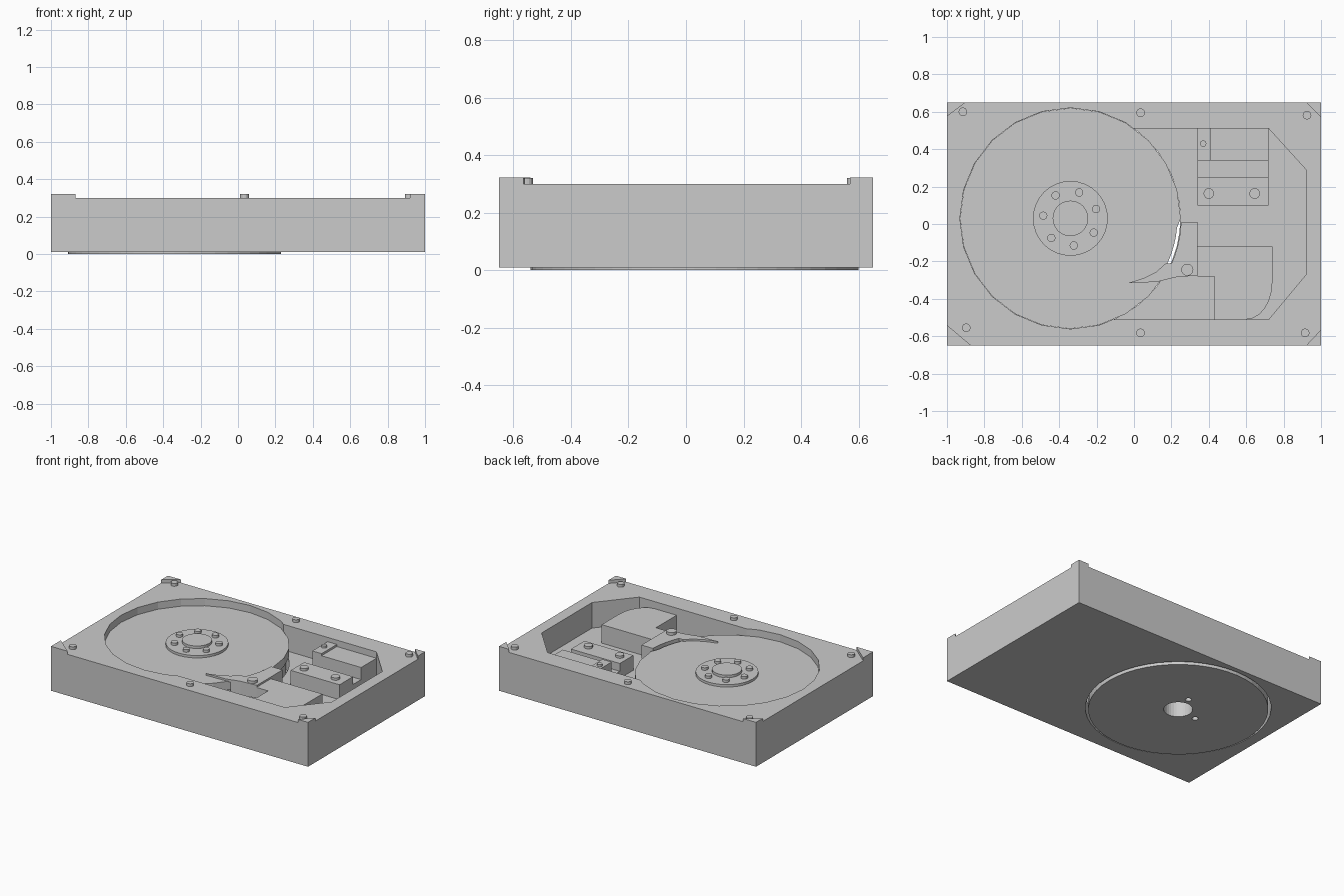
import bpy, bmesh
from math import sin, cos, pi, radians

if "Cube" in bpy.data.objects:
    bpy.data.objects.remove(bpy.data.objects["Cube"])

CX, CY = -0.34, 0.03      # spindle axis
FLOOR, RIM = 0.12, 0.30


def prism(name, pts, z0, z1):
    """Extrude an outline from z0 to z1."""
    bm = bmesh.new()
    face = bm.faces.new([bm.verts.new((x, y, z0)) for x, y in pts])
    ext = bmesh.ops.extrude_face_region(bm, geom=[face])
    for v in ext["geom"]:
        if isinstance(v, bmesh.types.BMVert):
            v.co.z = z1
    bmesh.ops.recalc_face_normals(bm, faces=bm.faces)
    me = bpy.data.meshes.new(name)
    bm.to_mesh(me)
    bm.free()
    ob = bpy.data.objects.new(name, me)
    bpy.context.collection.objects.link(ob)
    return ob


def circle(x, y, r, n):
    return [(x + r * cos(2 * pi * i / n), y + r * sin(2 * pi * i / n)) for i in range(n)]


def rect(x0, x1, y0, y1):
    return [(x0, y0), (x1, y0), (x1, y1), (x0, y1)]


def cyl(name, x, y, r, z0, z1, n=16):
    return prism(name, circle(x, y, r, n), z0, z1)


def cut(target, cutter):
    """Subtract the cutter and discard it."""
    cutter.hide_render = True
    mod = target.modifiers.new("cut", 'BOOLEAN')
    mod.operation, mod.solver, mod.object = 'DIFFERENCE', 'EXACT', cutter
    bpy.context.view_layer.objects.active = target
    bpy.ops.object.modifier_apply(modifier=mod.name)
    bpy.data.objects.remove(cutter)


# Case with platter well, through hole and actuator pocket
case = prism("case", rect(-1, 1, -0.65, 0.65), 0.01, RIM)
cut(case, cyl("well_cutter", CX, CY, 0.591, FLOOR + 0.01, 0.4, 24))
cut(case, cyl("hole_cutter", CX, CY, 0.588, -0.1, FLOOR + 0.05, 48))
pocket = [(-0.2, -0.51), (0.72, -0.51), (0.92, -0.27), (0.92, 0.29), (0.72, 0.51), (-0.2, 0.51)]
cut(case, prism("pocket_cutter", pocket, FLOOR, 0.4))

# Raised corner wedges on the rim
for sx, sy, dx, dy in ((-1, 1, 0.10, 0.075), (-1, -1, 0.13, 0.11),
                       (1, 1, 0.08, 0.08), (1, -1, 0.08, 0.085)):
    prism("corner_wedge", [(sx, sy * 0.65), (sx - sx * dx, sy * 0.65),
                           (sx, sy * (0.65 - dy))], RIM - 0.01, 0.322)

# Rim screws
for x, y in ((-0.915, 0.6), (0.035, 0.595), (0.925, 0.582),
             (-0.897, -0.555), (0.035, -0.582), (0.915, -0.582)):
    cyl("rim_screw", x, y, 0.023, RIM - 0.01, 0.32)

# Motor base seen from below, with its recesses
base = cyl("motor_base", CX, CY, 0.57, 0, 0.2, 48)
cut(base, cyl("bore_cutter", CX, CY, 0.092, -0.1, 0.15, 32))
for dx, dy in ((0.03, 0.136), (-0.156, -0.02)):
    cut(base, cyl("pin_cutter", CX + dx, CY + dy, 0.02, -0.1, 0.1))

# Platter, slightly notched beside the arm
outline = []
for i in range(72):
    a = 5 * i
    step = radians(15)
    t = radians(a % 15) - step / 2
    r = 0.59 * cos(step / 2) / cos(t)      # 24-sided rim
    if 330 < a < 360:
        r = 0.572
    outline.append((CX + r * cos(radians(a)), CY + r * sin(radians(a))))
prism("platter", outline, 0.19, 0.25)

# Hub clamp, spindle cap and clamp screws
cyl("hub_clamp", CX, CY, 0.2, 0.24, 0.267, 32)
cyl("spindle_cap", CX, CY, 0.095, 0.25, 0.285, 24)
for i in range(7):
    a = radians(20) + 2 * pi * i / 7
    cyl("clamp_screw", CX + 0.146 * cos(a), CY + 0.146 * sin(a), 0.022, 0.25, 0.285)

# Actuator arm with pointed tip over the platter
arc = [(CX + 0.592 * cos(radians(a)), CY + 0.592 * sin(radians(a))) for a in (-2, -8, -14, -20, -24)]
prism("actuator_arm", arc + [(0.17, -0.21), (0.12, -0.255), (0.05, -0.29), (-0.03, -0.315),
                             (0.12, -0.31), (0.22, -0.285), (0.34, -0.275), (0.34, 0.01)],
      0.245, 0.263)
prism("arm_body", arc + [(0.15, -0.3), (0.22, -0.285), (0.34, -0.275), (0.34, 0.01)],
      0.17, 0.255)
cyl("arm_pivot", 0.285, -0.245, 0.032, 0.25, 0.282, 20)

# Coil housing with rounded corner
corner = [(0.60 + 0.14 * cos(radians(a)), -0.31 - 0.2 * sin(radians(a))) for a in range(0, 91, 15)]
prism("coil_housing", [(0.34, -0.12), (0.74, -0.12)] + corner +
      [(0.43, -0.51), (0.43, -0.28), (0.34, -0.28)], FLOOR - 0.01, 0.25)

# Connector blocks and their screws
prism("connector_front_block", rect(0.34, 0.72, 0.10, 0.25), FLOOR - 0.01, 0.225)
prism("connector_step", rect(0.34, 0.72, 0.24, 0.35), FLOOR - 0.01, 0.17)
prism("connector_rear_block", rect(0.41, 0.72, 0.34, 0.515), FLOOR - 0.01, 0.255)
prism("connector_tab", rect(0.34, 0.412, 0.34, 0.515), FLOOR - 0.01, 0.27)
for x in (0.40, 0.645):
    cyl("connector_screw", x, 0.163, 0.028, 0.22, 0.242)
cyl("tab_screw", 0.37, 0.43, 0.017, 0.26, 0.285)
